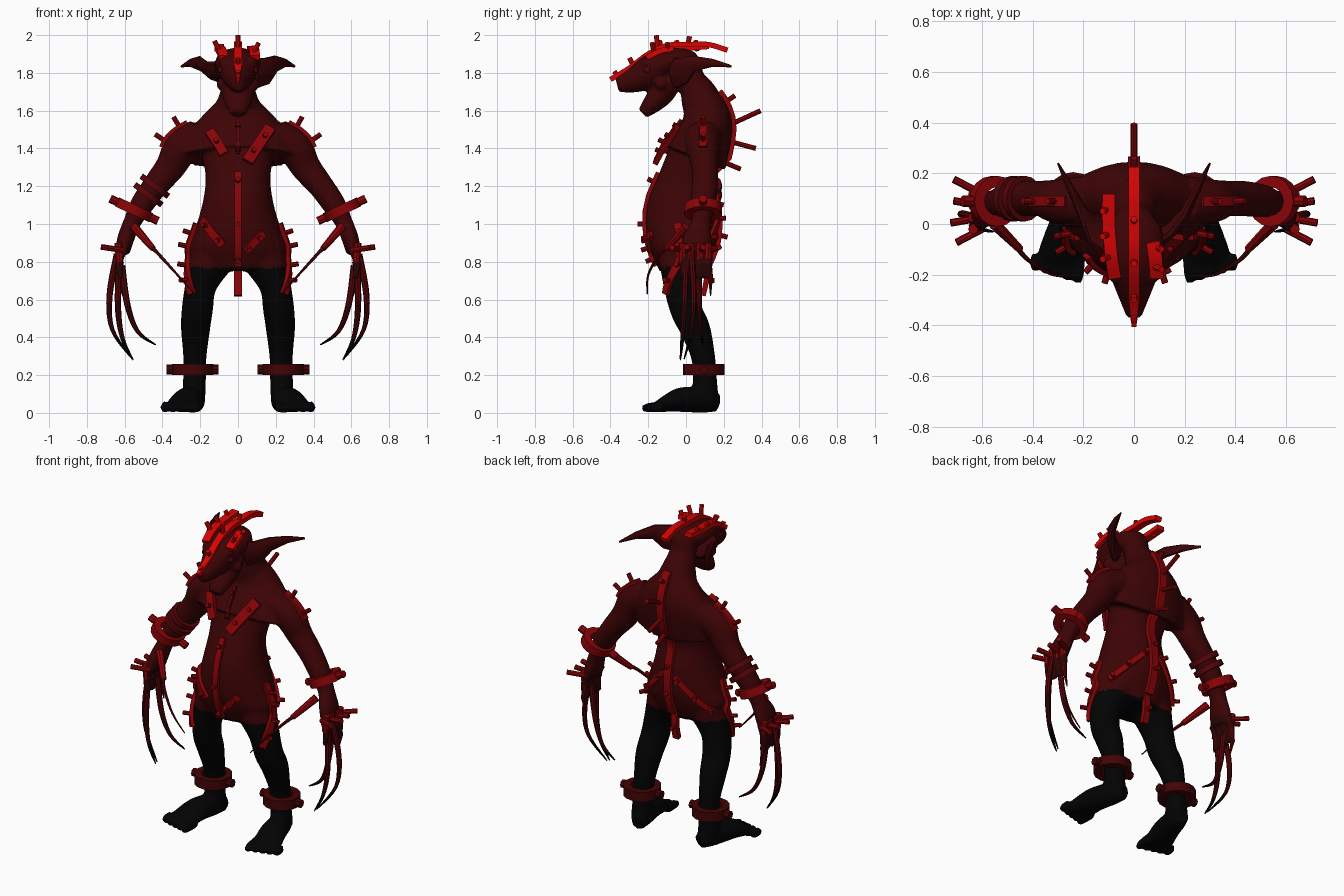
import bpy, bmesh, math
from mathutils import Vector as V
from mathutils.bvhtree import BVHTree

cube = bpy.data.objects.get("Cube")
if cube:
    bpy.data.objects.remove(cube)


def material(name, *rgb):
    m = bpy.data.materials.new(name)
    m.use_nodes = True
    m.diffuse_color = (*rgb, 1)
    bsdf = next(n for n in m.node_tree.nodes if n.type == 'BSDF_PRINCIPLED')
    bsdf.inputs["Base Color"].default_value = (*rgb, 1)
    return m


SKIN = material("dark red skin", .046, .001, .0015)
HAND = material("maroon hand skin", .026, .001, .0012)
BLACK = material("black skin", .0008, .0008, .0008)
BRIGHT = material("bright red", .68, .001, .001)
RED = material("deep red", .25, .001, .002)
CLAW = material("claw red", .095, .001, .002)
IRON = material("dark cuff red", .055, .001, .0015)


def curve(pts, n=5):
    """Smooth path through a few points of any dimension."""
    out = []
    for i in range(len(pts) - 1):
        a, b, c, d = (V(pts[max(0, min(len(pts) - 1, i + k))]) for k in (-1, 0, 1, 2))
        for j in range(n):
            t = j / n
            out.append(b + (c - a) * (t / 2) + (a * 2 - b * 5 + c * 4 - d) * (t * t / 2)
                       + (b * 3 - a - c * 3 + d) * (t ** 3 / 2))
    return out + [V(pts[-1])]


def loft(bm, pts, sides=12, across=(1, 0, 0)):
    """Skin rings of (x, y, z, half width, half depth)."""
    rings = []
    box = sides == 4
    for i, p in enumerate(pts):
        c = V(p[:3])
        t = (V(pts[min(i + 1, len(pts) - 1)][:3]) - V(pts[max(i - 1, 0)][:3])).normalized()
        h = V(across[i] if isinstance(across, list) else across)
        a = (h - t * h.dot(t)).normalized()
        b = t.cross(a)
        k = math.sqrt(2) if box else 1
        ring = []
        for j in range(sides):
            ang = math.tau * (j + (.5 if box else 0)) / sides
            ring.append(bm.verts.new(c + a * (k * p[3] * math.cos(ang)) + b * (k * p[4] * math.sin(ang))))
        rings.append(ring)
    for r, q in zip(rings, rings[1:]):
        for j in range(sides):
            bm.faces.new((r[j], r[(j + 1) % sides], q[(j + 1) % sides], q[j]))
    bm.faces.new(rings[0][::-1])
    bm.faces.new(rings[-1])


def ball(bm, center, r):
    res = bmesh.ops.create_uvsphere(bm, u_segments=14, v_segments=10, radius=r)
    bmesh.ops.translate(bm, verts=res["verts"], vec=center)


def finish(name, bm, *mats):
    bmesh.ops.recalc_face_normals(bm, faces=bm.faces)
    me = bpy.data.meshes.new(name)
    bm.to_mesh(me)
    bm.free()
    for m in mats:
        me.materials.append(m)
    shade(me)
    ob = bpy.data.objects.new(name, me)
    bpy.context.scene.collection.objects.link(ob)
    return ob


def shade(me, angle=.7):
    for f in me.polygons:
        f.use_smooth = True
    me.set_sharp_from_angle(angle=angle)


def peg(bm, base, direction, length=.05, r=.013):
    d = V(direction).normalized()
    tip = V(base) + d * length
    hint = (0, 1, 0) if abs(d.x) > .8 else (1, 0, 0)
    loft(bm, [(*base, r, r), (*tip, r, r)], 8, hint)


# Body volumes, fused into one skin
bm = bmesh.new()
torso = [(0, .05, 1.4, .2, .13), (0, 0, 1.25, .172, .14), (0, -.02, 1.1, .19, .185),
         (0, -.02, .95, .235, .19), (0, -.02, .85, .262, .165), (0, -.02, .75, .18, .12)]
mantle = [(0, .09, 1.66, .1, .1), (0, .11, 1.56, .2, .13), (0, .1, 1.48, .27, .145), (0, .05, 1.35, .305, .17)]
neck = [(0, .12, 1.54, .16, .12), (0, .07, 1.68, .1, .1), (0, .03, 1.77, .08, .07),
        (0, .01, 1.86, .078, .06), (0, -.04, 1.87, .08, .06)]
skull = [(0, .05, 1.87, .06, .04), (0, -.02, 1.865, .11, .065), (0, -.12, 1.85, .12, .08),
         (0, -.2, 1.8, .095, .088), (0, -.29, 1.757, .06, .064), (0, -.365, 1.737, .03, .038)]
jaw = [(0, -.06, 1.78, .09, .05), (0, -.12, 1.7, .088, .065), (0, -.18, 1.635, .068, .052), (0, -.23, 1.585, .042, .03)]
for pts in (torso, mantle, neck, skull, jaw):
    loft(bm, curve(pts), 24)
for s in (1, -1):
    leg = [(.13, -.02, .84, .13, .13), (.195, -.02, .68, .085, .1), (.215, 0, .55, .083, .085),
           (.225, .05, .44, .077, .08), (.228, .09, .3, .062, .064), (.23, .1, .18, .06, .064), (.235, .1, .06, .062, .075)]
    foot = [(.215, .17, .05, .04, .045), (.235, .1, .065, .06, .065), (.265, -.02, .07, .077, .066),
            (.285, -.1, .05, .088, .046), (.295, -.15, .032, .092, .03)]
    arm = [(.2, .09, 1.46, .1, .1), (.3, .09, 1.4, .095, .088), (.36, .1, 1.3, .08, .072), (.44, .1, 1.2, .068, .07),
           (.51, .09, 1.1, .062, .065), (.56, .08, 1.01, .047, .052), (.595, .06, .92, .045, .078), (.61, .05, .85, .038, .078)]
    for pts in (leg, foot, arm):
        loft(bm, curve([(s * p[0], *p[1:]) for p in pts]), 16)
    ball(bm, (s * .065, -.2, 1.85), .038)
    ball(bm, (s * .08, -.13, 1.74), .035)
    for i in range(5):
        x = .215 + i * .042
        loft(bm, [(s * x, -.12, .033, .025, .03), (s * (x + .005), -.2 + i * .008, .028, .023, .027),
                  (s * (x + .006), -.232 + i * .012, .022, .015, .017)], 10)
    for i in range(4):
        y = -.015 + i * .045
        loft(bm, curve([(s * .61, y, .87, .025, .022), (s * .63, y, .79, .022, .021), (s * .62, y, .71, .017, .017)], 3), 8)
body = finish("body", bm, SKIN)
remesh = body.modifiers.new("Fuse", 'REMESH')
remesh.mode = 'VOXEL'
remesh.voxel_size = .01
soften = body.modifiers.new("Soften", 'SMOOTH')
soften.iterations = 3
dg = bpy.context.evaluated_depsgraph_get()
fused = bpy.data.meshes.new_from_object(body.evaluated_get(dg))
body.modifiers.clear()
body.data = fused
for v in fused.vertices:
    v.co.z = max(0, v.co.z)
fused.materials.clear()
for m in (SKIN, BLACK, HAND):
    fused.materials.append(m)
for f in fused.polygons:
    if abs(f.center.x) > .45:
        f.material_index = 2 if f.center.z < .88 else 0
    else:
        f.material_index = int(f.center.z < .77)
shade(fused, 1.0)
tree = BVHTree.FromPolygons([v.co for v in fused.vertices], [list(f.vertices) for f in fused.polygons])


def strip(name, pts, look, width=.02, thick=.012, pegs=3, length=.05, mat=RED):
    """A bar laid on the skin, with pegs standing out of it."""
    look = V(look).normalized()
    path, hints, hits = [], [], []
    for p in curve(pts, 4):
        hit, normal, _, _ = tree.ray_cast(p - look * .5, look)
        hits.append((hit or p, normal or -look))
    for i, (hit, normal) in enumerate(hits):
        t = hits[min(i + 1, len(hits) - 1)][0] - hits[max(i - 1, 0)][0]
        path.append((*(hit + normal * thick * .6), width, thick))
        hints.append(t.cross(normal))
    bm = bmesh.new()
    loft(bm, path, 4, hints)
    for k in range(pegs):
        hit, normal = hits[round((k + .5) / pegs * (len(hits) - 1))]
        peg(bm, hit, normal, length)
    return finish(name, bm, mat)


def bar(name, pts, mat, width, thick, pegs, across=(1, 0, 0), tip=1):
    """A free-standing bar; tip scales the width of its first end."""
    bm = bmesh.new()
    path = curve(pts, 4)
    loft(bm, [(*p[:3], width * min(1, tip + i / 8), thick) for i, p in enumerate(path)], 4, across)
    for base, d, length in pegs:
        peg(bm, base, d, length)
    return finish(name, bm, mat)


def cuff(name, center, axis, r, half_height, reach, mat, thick=.022):
    """A flat ring with a stout bolt on each side, unless reach is zero."""
    axis = V(axis).normalized()
    u = V((0, 1, 0))
    w = axis.cross(u)
    bm = bmesh.new()
    angles = [math.tau * i / 16 for i in range(18)]
    loft(bm, [(*(V(center) + (u * math.cos(a) + w * math.sin(a)) * r), half_height, thick) for a in angles], 4, axis)
    for d in (w, -w) if reach else ():
        peg(bm, V(center) + d * r, d, reach - r, half_height * .85)
    return finish(name, bm, mat)


# Head ridge and side bars
bar("head_ridge", [(0, -.4, 1.765), (0, -.3, 1.825), (0, -.2, 1.9), (0, -.1, 1.945), (0, .02, 1.95),
                   (0, .12, 1.95), (0, .22, 1.92)], BRIGHT, .022, .014,
    [((0, -.15, 1.93), (0, -.1, 1), .07), ((0, .01, 1.95), (0, .2, 1), .045),
     ((0, -.28, 1.84), (0, -.5, 1), .045), ((0, -.36, 1.78), (0, -.7, 1), .035)], tip=.4)
bar("right_head_bar", [(-.1, .12, 1.94), (-.1, 0, 1.93), (-.09, -.12, 1.92), (-.075, -.21, 1.88)], BRIGHT, .025, .014,
    [((-.1, y, 1.92), (-.5, -.2, 1), .055) for y in (.06, -.04, -.13)])
bar("left_head_bar", [(.075, -.07, 1.93), (.085, -.14, 1.915), (.09, -.21, 1.88)], BRIGHT, .027, .014,
    [((.085, y, 1.91), (.5, -.2, 1), .055) for y in (-.09, -.17)])

# Spine, tail end, belly and breast bars
strip("spine_bar", [(0, 0, 1.7), (0, 0, 1.5), (0, 0, 1.2), (0, 0, .95), (0, 0, .8)], (0, -1, 0), .024, .014, 0)
bm = bmesh.new()
for base, tip in (((.17, 1.62), (.26, 1.68)), ((.22, 1.52), (.395, 1.6)), ((.22, 1.44), (.37, 1.4)),
                  ((.17, 1.34), (.29, 1.29)), ((.13, 1.12), (.2, 1.1)), ((.15, .95), (.22, .93))):
    d = V((0, tip[0] - base[0], tip[1] - base[1]))
    peg(bm, (0, *base), d, d.length)
finish("spine_pegs", bm, RED)
bar("tail_bar", [(0, .1, .83), (0, .11, .72), (0, .09, .62)], RED, .02, .014, [((0, .1, .7), (0, 1, 0), .05)])
strip("belly_bar", [(0, 0, 1.27), (0, 0, 1.0), (0, 0, .78)], (0, 1, 0), .018, .012, 3, .045)
strip("breast_bar", [(0, 0, 1.55), (0, 0, 1.37)], (0, 1, 0), .01, .01, 2, .03, CLAW)
bar("left_chest_bar", [(.05, -.16, 1.33), (.11, -.11, 1.42), (.17, -.05, 1.51)], RED, .03, .014,
    [((.08, -.13, 1.38), (.2, -1, .5), .035), ((.14, -.08, 1.46), (.2, -1, .5), .035)], (.8, -.2, -.6))
bar("right_chest_bar", [(-.075, -.14, 1.37), (-.11, -.11, 1.43), (-.15, -.06, 1.49)], RED, .025, .014,
    [((-.11, -.11, 1.43), (-.2, -1, .5), .04)], (.8, .2, .6))
strip("left_groin_bar", [(.04, 0, .86), (.08, 0, .9), (.13, 0, .95)], (0, 1, 0), .018, .012, 2)
strip("right_groin_bar", [(-.18, 0, 1.02), (-.13, 0, .95), (-.08, 0, .89)], (0, 1, 0), .022, .012, 2)

for s, side in ((1, "left"), (-1, "right")):
    # Ears, deep at the cheek and swept back to a point, and eyes
    bm = bmesh.new()
    loft(bm, [(s * .09, -.06, 1.8, .035, .085), (s * .15, -.02, 1.81, .028, .075), (s * .2, .04, 1.85, .022, .044),
              (s * .25, .14, 1.853, .016, .022), (s * .3, .24, 1.835, .004, .006)], 10, (1, -.5, 0))
    finish(side + "_ear", bm, SKIN)
    bm = bmesh.new()
    ball(bm, (s * .088, -.205, 1.815), .018)
    finish(side + "_eye", bm, CLAW)
    # Hip, buttock and shoulder bars
    strip(side + "_hip_bar", [(s * .19, 0, 1.0), (s * .235, 0, .88), (s * .235, 0, .78), (s * .18, 0, .63)],
          (-s * .6, 1, 0), .02, .013, 4, .06)
    strip(side + "_buttock_bar", [(s * .04, 0, 1.05), (s * .15, 0, .93), (s * .23, 0, .84)], (0, -1, 0), .016, .012, 3)
    strip(side + "_shoulder_bar", [(s * .26, .09, 1.53), (s * .32, .09, 1.45), (s * .37, .09, 1.38)],
          (-s, 0, -.8), .02, .01, 2, .065)
    # Cuffs
    cuff(side + "_wrist_cuff", (s * .55, .09, 1.075), (s * .42, 0, -.9), .078, .026, .14, RED)
    cuff(side + "_ankle_cuff", (s * .24, .095, .23), (0, 0, 1), .088, .03, .138, IRON)
    # Claws, fading to black at the tips
    claws = [[(.615, .07, .78), (.585, .07, .57), (.53, .08, .43), (.435, .09, .36)],
             [(.63, .0, .8), (.635, -.01, .55), (.61, -.02, .39), (.555, -.03, .28)],
             [(.64, .03, .84), (.68, .04, .62), (.665, .03, .44), (.56, -.01, .285)]]
    bm = bmesh.new()
    for pts in claws:
        path = curve(pts)
        taper = [1 - (i / (len(path) - 1)) ** 2 for i in range(len(path))]
        loft(bm, [(s * p.x, p.y, p.z, .003 + .015 * k, .003 + .013 * k) for p, k in zip(path, taper)], 8)
    loft(bm, [(s * .62, .12, .8, .016, .016), (s * .63, .13, .72, .013, .013), (s * .61, .13, .62, .003, .003)], 8)
    ob = finish(side + "_finger_claws", bm, CLAW, SKIN, BLACK)
    for f in ob.data.polygons:
        f.material_index = int(f.center.z < .58) + int(f.center.z < .4)
    # Thumb claw in a thick socket
    bm = bmesh.new()
    loft(bm, [(s * .55, .0, .985, .024, .024), (s * .45, -.1, .87, .016, .016)], 8, (0, 1, 0))
    finish(side + "_thumb_socket", bm, RED)
    bm = bmesh.new()
    path = curve([(.47, -.08, .89), (.42, -.14, .84), (.32, -.2, .73), (.23, -.205, .63)])
    loft(bm, [(s * p.x, p.y, p.z, .012 - i * .0006, .012 - i * .0006) for i, p in enumerate(path)], 8, (0, 1, 0))
    finish(side + "_thumb_claw", bm, CLAW)
    # Knuckle brackets
    bm = bmesh.new()
    for i in range(4):
        y = -.02 + i * .046
        peg(bm, (s * .6, y, .86), (s, (i - 1.5) * .35, .15), .115 + .012 * (i % 2), .015)
        peg(bm, (s * .635, y, .9), (-s * .1, 0, -1), .1, .02)
    finish(side + "_knuckle_pegs", bm, RED)

# Extra forearm bands on one arm
for i, (x, z) in enumerate(((-.44, 1.2), (-.475, 1.155))):
    cuff("right_forearm_band_%d" % (i + 1), (x, .1, z), (-.6, 0, -.8), .073, .016, 0, CLAW, .017)
